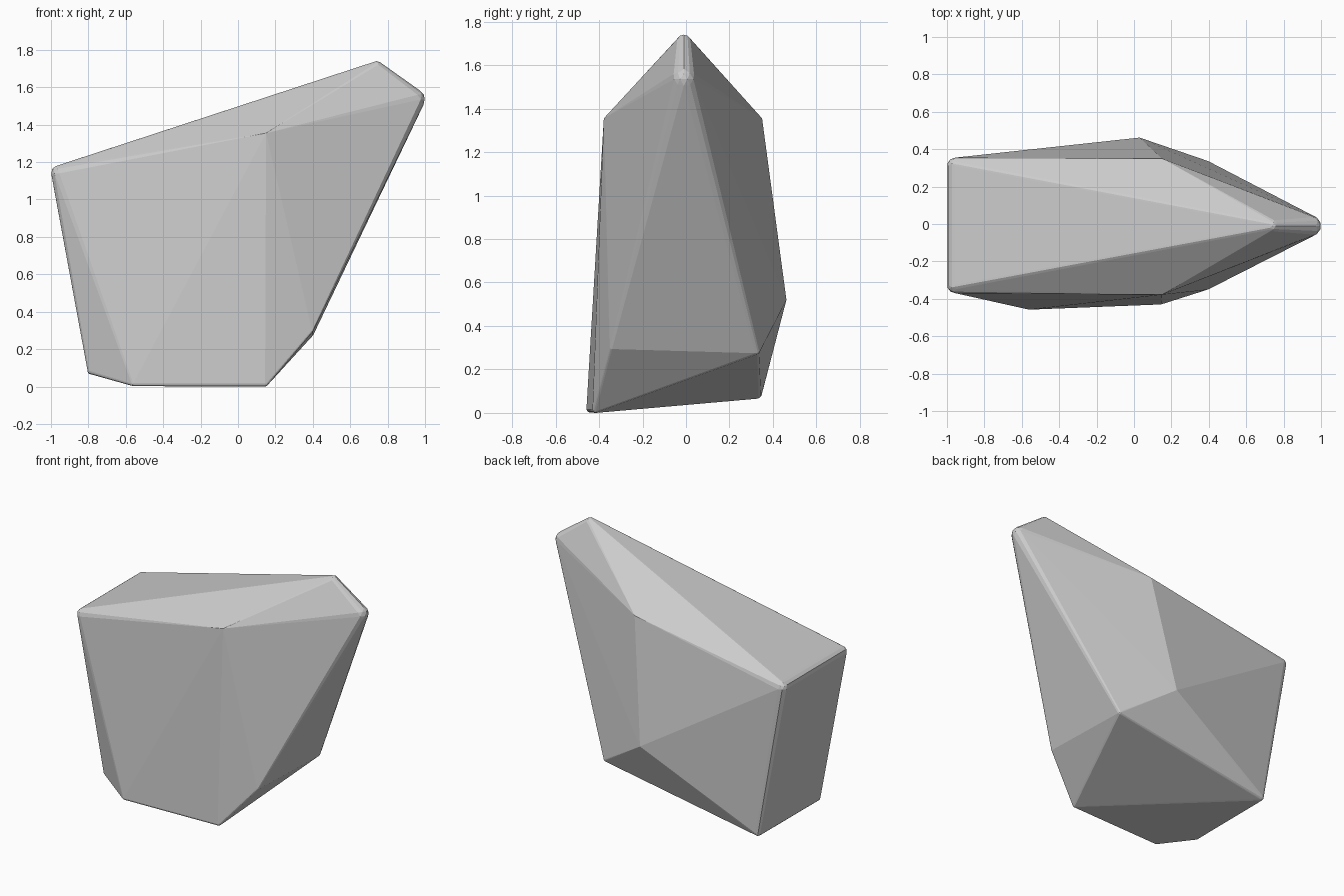
import bpy, bmesh, math
from mathutils import Vector

cube = bpy.data.objects.get("Cube")
if cube:
    bpy.data.objects.remove(cube, do_unlink=True)

# One plain grey stone material
stone = bpy.data.materials.new("stone grey")
stone.use_nodes = True
grey = (0.6, 0.6, 0.6, 1)
stone.diffuse_color = grey
bsdf = stone.node_tree.nodes["Principled BSDF"]
bsdf.inputs["Base Color"].default_value = grey
bsdf.inputs["Roughness"].default_value = 0.9

# Corners of the boulder: position of the worn centre and wear radius
corners = [
    ((0.74, -0.01, 1.705), 0.035),    # peak
    ((0.945, -0.01, 1.535), 0.055),   # overhanging tip
    ((-0.955, -0.325, 1.14), 0.045),  # upper tail, front
    ((-0.955, 0.31, 1.14), 0.045),    # upper tail, back
    ((0.15, -0.378, 1.355), 0),       # front shoulder
    ((0.15, 0.35, 1.355), 0),         # back shoulder
    ((0.03, 0.462, 0.52), 0),         # back bulge
    ((0.39, -0.34, 0.3), 0.012),      # lower chin, front
    ((0.385, 0.32, 0.285), 0.02),     # lower chin, back
    ((0.145, -0.415, 0.015), 0.015),  # foot
    ((-0.56, -0.443, 0.017), 0.015),  # foot, tail end
    ((-0.785, -0.32, 0.085), 0.02),   # lower tail, front
    ((-0.78, 0.325, 0.09), 0.025),    # lower tail, back
]

# Skin the worn corners with a convex hull
bm = bmesh.new()
for centre, radius in corners:
    if radius:
        ball = bmesh.ops.create_icosphere(bm, subdivisions=2, radius=radius)
        bmesh.ops.translate(bm, verts=ball["verts"], vec=Vector(centre))
    else:
        bm.verts.new(centre)
bmesh.ops.delete(bm, geom=bm.faces[:] + bm.edges[:], context="EDGES_FACES")
hull = bmesh.ops.convex_hull(bm, input=bm.verts[:])
skin = {v for f in bm.faces for v in f.verts}
bmesh.ops.delete(bm, geom=[v for v in bm.verts if v not in skin], context="VERTS")
bmesh.ops.recalc_face_normals(bm, faces=bm.faces[:])

# Stand it on the ground
lowest = min(v.co.z for v in bm.verts)
bmesh.ops.translate(bm, verts=bm.verts[:], vec=(0, 0, -lowest))

mesh = bpy.data.meshes.new("boulder")
bm.to_mesh(mesh)
bm.free()
mesh.materials.append(stone)
boulder = bpy.data.objects.new("boulder", mesh)
bpy.context.collection.objects.link(boulder)

# Flat facets with crisp worn edges
for polygon in mesh.polygons:
    polygon.use_smooth = False
